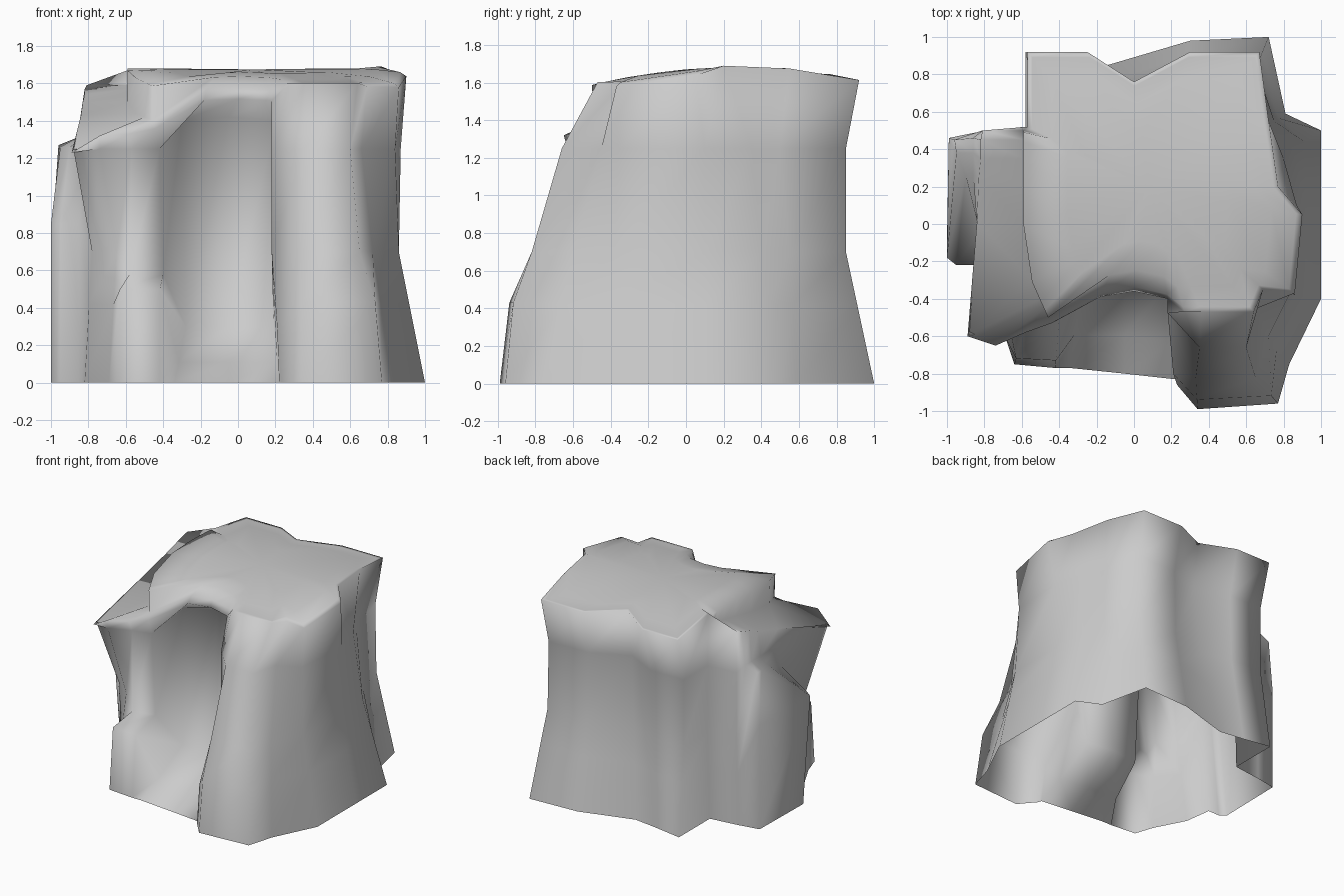
import bpy
import bmesh
from mathutils import Vector

old_cube = bpy.data.objects.get("Cube")
if old_cube:
    bpy.data.objects.remove(old_cube, do_unlink=True)

stone = bpy.data.materials.new("stone grey")
stone.use_nodes = True
stone.diffuse_color = (.6, .6, .6, 1)
stone.node_tree.nodes["Principled BSDF"].inputs["Base Color"].default_value = stone.diffuse_color


def section(z, outline):
    """Outline at one height; a point may carry its own height instead."""
    return [Vector(p) if len(p) == 3 else Vector((*p, z)) for p in outline]


def crown_height(y):
    return 1.69 - .17 * (y - .25) ** 2


def loft(name, rings, closing_point):
    """Skin a stack of outlines, leaving the underside open."""
    bm = bmesh.new()
    layers = [[bm.verts.new(point) for point in ring] for ring in rings]
    count = len(layers[0])
    for lower, upper in zip(layers, layers[1:]):
        for i in range(count):
            j = (i + 1) % count
            bm.faces.new((lower[i], lower[j], upper[j], upper[i]))
    tip = bm.verts.new(closing_point)
    for i in range(count):
        bm.faces.new((layers[-1][i], layers[-1][(i + 1) % count], tip))
    mesh = bpy.data.meshes.new(name)
    bm.to_mesh(mesh)
    bm.free()
    mesh.shade_smooth()
    mesh.materials.append(stone)
    obj = bpy.data.objects.new(name, mesh)
    bpy.context.collection.objects.link(obj)


# Columns shared by every outline, running round from the back of the ridge
ridge_columns = range(1, 10)
slab_columns = range(2, 6)
step_columns = range(8, 10)
alcove_columns = range(10, 13)
pillar_columns = range(13, 16)

# Rows of each outline: ridge and slab, front step and alcove, pillar, right, back
base = section(0, [
    (-.58, .52), (-.82, .49), (-.99, .46), (-1, -.09), (-.95, -.13), (-.85, -.13), (-.82, -.35), (-.69, -.6),
    (-.64, -.75), (-.42, -.77), (-.34, -.77), (-.05, -.8), (.22, -.83),
    (.23, -.86), (.34, -.99), (.77, -.96),
    (.83, -.75), (1, -.4), (1, .1), (1, .5), (.81, .59),
    (.72, 1), (.3, .98), (-.14, .85), (-.35, .88), (-.58, .92)])
waist = section(.7, [
    (-.56, .52), (-.81, .5), (-.96, .45, 1.27), (-.95, .38, 1.26), (-.9, .26, 1.26), (-.83, -.05, 1.1),
    (-.78, -.42), (-.65, -.52),
    (-.58, -.54), (-.4, -.5), (-.28, -.32, .3), (-.05, -.29, .3), (.19, -.32, .3),
    (.18, -.475), (.33, -.82), (.65, -.82),
    (.72, -.6), (.86, -.38), (.86, .1), (.85, .4), (.75, .55),
    (.66, .85), (.3, .85), (-.05, .74), (-.28, .82), (-.56, .83)])
shoulder = section(1.25, [
    (-.56, .52), (-.81, .5), (-.86, .46, 1.31), (-.86, .38, 1.31), (-.86, .26, 1.31), (-.84, .02, 1.3),
    (-.88, -.58), (-.74, -.63),
    (-.57, -.56), (-.42, -.52), (-.3, -.27, 1.4), (-.05, -.2, 1.42), (.2, -.24, 1.4),
    (.18, -.475), (.35, -.66), (.6, -.66),
    (.66, -.45), (.84, -.36), (.87, .1), (.8, .35), (.72, .5),
    (.65, .85), (.3, .84), (0, .7), (-.26, .83), (-.56, .83)])
rim = section(0, [
    (-.57, .52), (-.81, .5, 1.59), (-.82, .45, 1.57), (-.82, .35, 1.54), (-.83, .25, 1.5),
    (-.84, .01, 1.43), (-.89, -.6, 1.23), (-.74, -.65, 1.32),
    (-.58, -.58, 1.33), (-.44, -.53, 1.36), (-.18, -.39), (0, -.36), (.18, -.4),
    (.27, -.47), (.36, -.47), (.64, -.47),
    (.69, -.35), (.86, -.37), (.9, .05), (.77, .2), (.72, .55),
    (.67, .92), (.3, .92), (0, .76), (-.25, .92), (-.57, .92)])

# Foot ring: slab bulges, front step stays wide, alcove has a low toe, pillar flares
foot = [a.lerp(b, .6) for a, b in zip(base, waist)]
for columns, amount, height in ((step_columns, .15, .5), (alcove_columns, .4, .11), (pillar_columns, .3, .43)):
    for i in columns:
        foot[i] = base[i].lerp(waist[i], amount)
        foot[i].z = height
for i in slab_columns:
    foot[i] = base[i].copy()
    foot[i].z = .85
    if i > slab_columns[0]:
        foot[i].y -= .09
for i in step_columns:
    waist[i].z = .58
foot[pillar_columns[0]] = Vector((.21, -.8, .29))

# Crown: rounded brow over the alcove, domed top, dipping along the right edge
crown_centre = Vector((.08, .2, 1.675))
seam, crown_edge = [], []
for i, point in enumerate(rim):
    if i in ridge_columns:
        seam.append(None)
        crown_edge.append(None)
        continue
    dip = .045 if point.x > .65 and point.y < .1 else 0
    point.z = crown_height(point.y) - (.11 if i in alcove_columns else dip)
    low, high = point.lerp(crown_centre, .04), point.lerp(crown_centre, .2)
    low.z = (point.z + crown_height(point.y)) / 2
    high.z = crown_height(high.y) - .01
    seam.append(low)
    crown_edge.append(high)

# Ridge meets a short wall that rises to the crown
for i, y in zip(ridge_columns, (.5, .45, .35, .2, 0, -.3, -.4, -.45, -.49)):
    x = -.59 + .45 * max(0, -y - .2)
    seam[i] = Vector((x, y, 1.5 + .2 * y))
    crown_edge[i] = Vector((x, y - .01, crown_height(y) - .01))

crown = []
for point in crown_edge:
    inner = point.lerp(crown_centre, .35)
    inner.z = crown_height(inner.y) - .01
    crown.append(inner)

loft("rock", [base, foot, waist, shoulder, rim, seam, crown_edge, crown], crown_centre)
